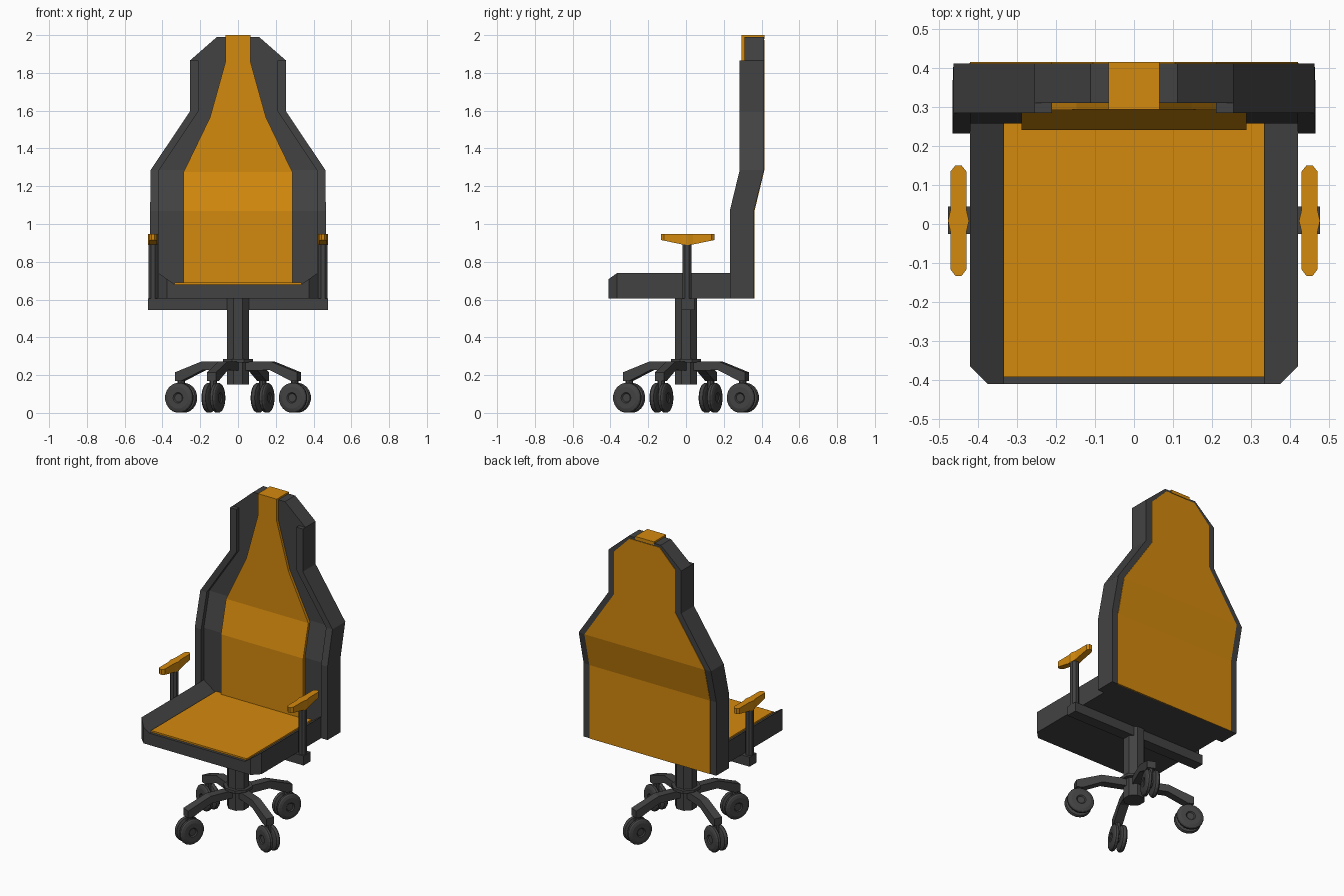
import bpy, bmesh, math
from mathutils import Matrix, Vector

if "Cube" in bpy.data.objects:
    bpy.data.objects.remove(bpy.data.objects["Cube"])


def material(name, rgb):
    m = bpy.data.materials.new(name)
    m.diffuse_color = (*rgb, 1)
    m.use_nodes = True
    m.node_tree.nodes["Principled BSDF"].inputs["Base Color"].default_value = m.diffuse_color
    return m


DARK = material("dark grey", (0.055, 0.055, 0.055))
ORANGE = material("orange", (0.65, 0.25, 0.004))


def loft(name, rings, mat, matrix=Matrix()):
    """Skin a list of equal-length closed rings and cap both ends."""
    bm = bmesh.new()
    vs = [[bm.verts.new(matrix @ Vector(p)) for p in r] for r in rings]
    n = len(rings[0])
    for a, b in zip(vs, vs[1:]):
        for i in range(n):
            j = (i + 1) % n
            bm.faces.new((a[i], a[j], b[j], b[i]))
    bm.faces.new(vs[0])
    bm.faces.new(vs[-1])
    bmesh.ops.recalc_face_normals(bm, faces=bm.faces)
    me = bpy.data.meshes.new(name)
    bm.to_mesh(me)
    bm.free()
    me.materials.append(mat)
    ob = bpy.data.objects.new(name, me)
    bpy.context.collection.objects.link(ob)
    return ob


def circle(r, z, n, cx=0, cy=0):
    return [(cx + r * math.cos((i + .5) * math.tau / n),
             cy + r * math.sin((i + .5) * math.tau / n), z) for i in range(n)]


def box(name, x, y, z, mat):
    return loft(name, [[(x[0], y[0], h), (x[1], y[0], h), (x[1], y[1], h), (x[0], y[1], h)]
                       for h in z], mat)


def lean(z):
    """Backward offset of the backrest at height z."""
    return 0.052 * min(max((z - 1.07) / 0.21, 0), 1)


def slab(name, stations, front, back, mat):
    """Upright slab following the backrest bend; stations are (z, x0, x1)."""
    return loft(name, [[(a, front + lean(z), z), (b, front + lean(z), z),
                        (b, back + lean(z), z), (a, back + lean(z), z)]
                       for z, a, b in stations], mat)


# backrest shell, side rims and coloured panels
outline = [(0.605, 0.465), (1.07, 0.465), (1.285, 0.463), (1.595, 0.255), (1.865, 0.255), (1.99, 0.112)]
slab("backrest_shell", [(z, -w, w) for z, w in outline], 0.258, 0.36, DARK)
for s, side in ((-1, "left"), (1, "right")):
    slab("backrest_rim_" + side, [(z, s * (w - 0.045), s * w) for z, w in outline[:5]],
         0.232, 0.262, DARK)
slab("backrest_rear_panel", [(z, -w + 0.042, w - 0.042) for z, w in outline[:5]]
     + [(1.975, -0.105, 0.105)], 0.355, 0.363, ORANGE)
panel = [(0.68, 0.288), (1.07, 0.288), (1.275, 0.288), (1.565, 0.148), (1.86, 0.066), (2.0, 0.066)]
slab("backrest_front_panel", [(z, -w, w) for z, w in panel], 0.241, 0.265, ORANGE)
box("backrest_top_strap", (-0.066, 0.066), (0.293, 0.415), (1.98, 2.0), ORANGE)


# seat base with raised bolsters and cut front corners
def seat_ring(y, x):
    top = 0.68 + 0.06 * (x - 0.335) / 0.085
    return [(-x, y, 0.605), (x, y, 0.605), (x, y, top), (0.335, y, 0.68), (-0.335, y, 0.68), (-x, y, top)]


loft("seat_base", [seat_ring(-0.41, 0.375), seat_ring(-0.365, 0.42), seat_ring(0.262, 0.42)], DARK)
box("seat_cushion", (-0.335, 0.335), (-0.392, 0.262), (0.66, 0.69), ORANGE)

# armrests on posts, joined by a crossbar
box("armrest_crossbar", (-0.477, 0.477), (-0.025, 0.045), (0.545, 0.605), DARK)
pad = [(-0.133, 0.008, 0.915), (-0.117, 0.02, 0.912), (-0.022, 0.02, 0.892), (0.008, 0.027, 0.889),
       (0.038, 0.02, 0.892), (0.135, 0.02, 0.912), (0.15, 0.008, 0.915)]
for s, side in ((-1, "left"), (1, "right")):
    cx = s * 0.45
    loft("armrest_post_" + side, [circle(0.026, z, 8, cx, 0.005) for z in (0.58, 0.9)], DARK)
    loft("armrest_pad_" + side, [[(cx - w, y, lo), (cx + w, y, lo), (cx + w, y, 0.948), (cx - w, y, 0.948)]
                                 for y, w, lo in pad], ORANGE)

# central column
loft("column", [circle(0.064, z, 8) for z in (0.15, 0.606)], DARK)
loft("column_collar", [circle(0.086, z, 8) for z in (0.268, 0.286)], DARK)

# four legs with twin-wheel casters
leg = [(0.03, 0.225), (0.03, 0.272), (0.2, 0.272), (0.352, 0.215), (0.352, 0.17), (0.315, 0.17), (0.195, 0.226)]
wheel = [(0.008, 0.06), (0.013, 0.076), (0.02, 0.08), (0.03, 0.08), (0.037, 0.074), (0.042, 0.058),
         (0.042, 0.028), (0.036, 0.022)]
for k in range(4):
    turn = Matrix.Rotation(math.radians(-23.4 + 90 * k), 4, 'Z')
    loft(f"leg_{k}", [[(r, y, z) for r, z in leg] for y in (-0.026, 0.026)], DARK, turn)
    loft(f"caster_stem_{k}", [circle(0.02, z, 8, 0.328) for z in (0.08, 0.18)], DARK, turn)
    hub = turn @ Matrix.Translation((0.328, 0, 0.08)) @ Matrix.Rotation(math.pi / 2, 4, 'X')
    loft(f"caster_axle_{k}", [circle(0.025, z, 8) for z in (-0.02, 0.02)], DARK, hub)
    for s in (-1, 1):
        loft(f"caster_wheel_{k}_{'a' if s < 0 else 'b'}",
             [circle(r, s * z, 20) for z, r in wheel], DARK, hub)
